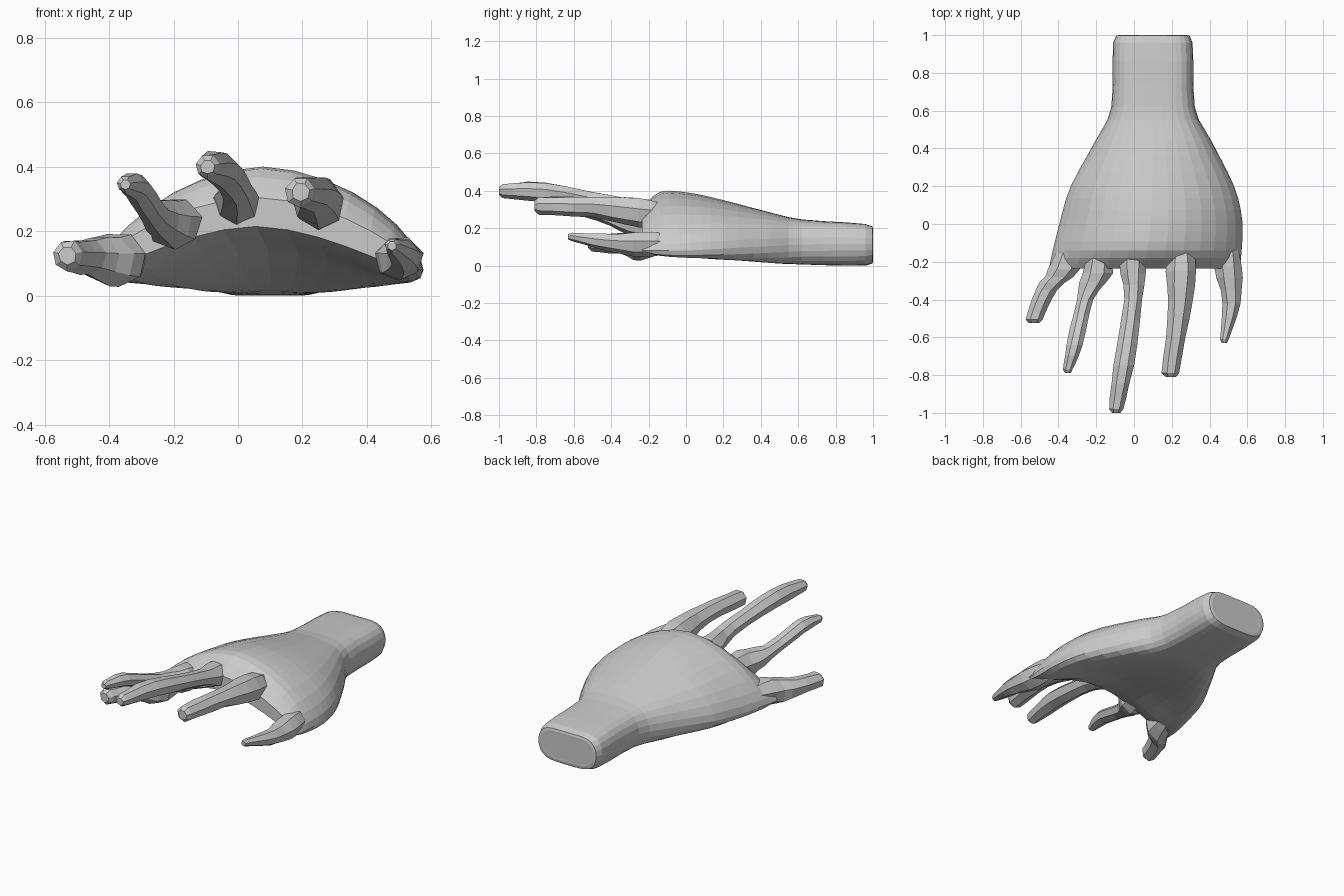
import bpy, bmesh, math, random

if "Cube" in bpy.data.objects:
    bpy.data.objects.remove(bpy.data.objects["Cube"])

random.seed(4)
skin = bpy.data.materials.new("plain grey")
skin.diffuse_color = (0.6, 0.6, 0.6, 1)
skin.use_nodes = True
skin.node_tree.nodes["Principled BSDF"].inputs["Base Color"].default_value = skin.diffuse_color


def smooth_keys(keys, steps):
    """Catmull-Rom curve through tuples of any length."""
    out = []
    for i in range(len(keys) - 1):
        p0, p1 = keys[max(i - 1, 0)], keys[i]
        p2, p3 = keys[i + 1], keys[min(i + 2, len(keys) - 1)]
        for s in range(steps):
            t = s / steps
            out.append(tuple(
                b + t * (c - a) / 2 + t * t * (a - 2.5 * b + 2 * c - d / 2)
                + t ** 3 * (1.5 * (b - c) + (d - a) / 2)
                for a, b, c, d in zip(p0, p1, p2, p3)))
    return out + [keys[-1]]


def loft(name, rings):
    """Skin a list of closed rings, cap both ends, return the object."""
    bm = bmesh.new()
    loops = [[bm.verts.new(p) for p in ring] for ring in rings]
    n = len(loops[0])
    for a, b in zip(loops, loops[1:]):
        for i in range(n):
            j = (i + 1) % n
            bm.faces.new((a[i], a[j], b[j], b[i]))
    bm.faces.new(loops[0])
    bm.faces.new(loops[-1])
    bmesh.ops.recalc_face_normals(bm, faces=bm.faces)
    me = bpy.data.meshes.new(name)
    bm.to_mesh(me)
    bm.free()
    me.materials.append(skin)
    ob = bpy.data.objects.new(name, me)
    bpy.context.collection.objects.link(ob)
    return ob


def palm_ring(y, xl, xr, top, bot, n=32):
    """Flattened oval whose middle arches above its two edges."""
    wrist = min(max(y / 0.65, 0), 1)
    edge = 0.08 + 0.035 * wrist
    ring = []
    for i in range(n):
        a = 2 * math.pi * i / n
        t = math.cos(a)
        mid = edge + ((top + bot) / 2 - edge) * (1 - abs(t) ** (1.75 + 0.25 * wrist))
        half = (top - bot) / 2 * math.sqrt(max(0, 1 - abs(t) ** (4 + wrist)))
        z = mid + math.copysign(half, math.sin(a))
        ring.append(((xl + xr) / 2 + t * (xr - xl) / 2, y, max(z, 0)))
    return ring


def finger_ring(x, y, z, r, n=7):
    """Slightly uneven seven sided section."""
    ring = []
    for i in range(n):
        a = 2 * math.pi * (i + 0.25) / n
        k = r * random.uniform(0.96, 1.12)
        ring.append((x + k * math.cos(a), y, z + k * math.sin(a)))
    return ring


# wrist and arched palm: y, left, right, top, bottom
stations = [
    (1.00, -0.06, 0.26, 0.185, 0.04),
    (0.96, -0.11, 0.31, 0.222, 0.0),
    (0.62, -0.12, 0.322, 0.247, 0.008),
    (0.44, -0.205, 0.41, 0.287, 0.03),
    (0.20, -0.335, 0.53, 0.35, 0.09),
    (0.02, -0.39, 0.573, 0.389, 0.145),
    (-0.14, -0.43, 0.57, 0.394, 0.185),
    (-0.235, -0.45, 0.56, 0.305, 0.215),
]
hand = loft("hand", [palm_ring(*s) for s in smooth_keys(stations, 3)])

# fingers: centre x, y, z, radius
fingers = {
    "outer_finger": [(-0.33, -0.06, 0.13, 0.04), (-0.37, -0.24, 0.112, 0.08),
                     (-0.465, -0.35, 0.12, 0.056), (-0.53, -0.505, 0.125, 0.046)],
    "second_finger": [(-0.18, -0.08, 0.23, 0.04), (-0.195, -0.26, 0.225, 0.08),
                      (-0.26, -0.40, 0.255, 0.044), (-0.315, -0.64, 0.335, 0.04),
                      (-0.35, -0.77, 0.345, 0.025)],
    "middle_finger": [(0.0, -0.08, 0.285, 0.045), (-0.005, -0.21, 0.285, 0.07),
                      (-0.005, -0.40, 0.33, 0.046), (-0.055, -0.75, 0.395, 0.053),
                      (-0.095, -0.98, 0.40, 0.036)],
    "fourth_finger": [(0.25, -0.08, 0.275, 0.045), (0.25, -0.25, 0.285, 0.076),
                      (0.235, -0.50, 0.315, 0.055), (0.195, -0.79, 0.322, 0.046)],
    "last_finger": [(0.49, -0.06, 0.125, 0.035), (0.498, -0.22, 0.115, 0.07),
                    (0.515, -0.42, 0.125, 0.046), (0.478, -0.61, 0.155, 0.022)],
}

# fuse every finger into the palm as one skin
bpy.context.view_layer.objects.active = hand
for name, keys in fingers.items():
    path = smooth_keys(keys, 3)
    x, y, z, r = path[-1]
    path.append((x, y - 0.02, z, r * 0.6))  # blunt fingertip
    finger = loft(name, [finger_ring(*p) for p in path])
    mod = hand.modifiers.new(name, 'BOOLEAN')
    mod.operation = 'UNION'
    mod.solver = 'EXACT'
    mod.object = finger
    bpy.ops.object.modifier_apply(modifier=name)
    bpy.data.objects.remove(finger)
